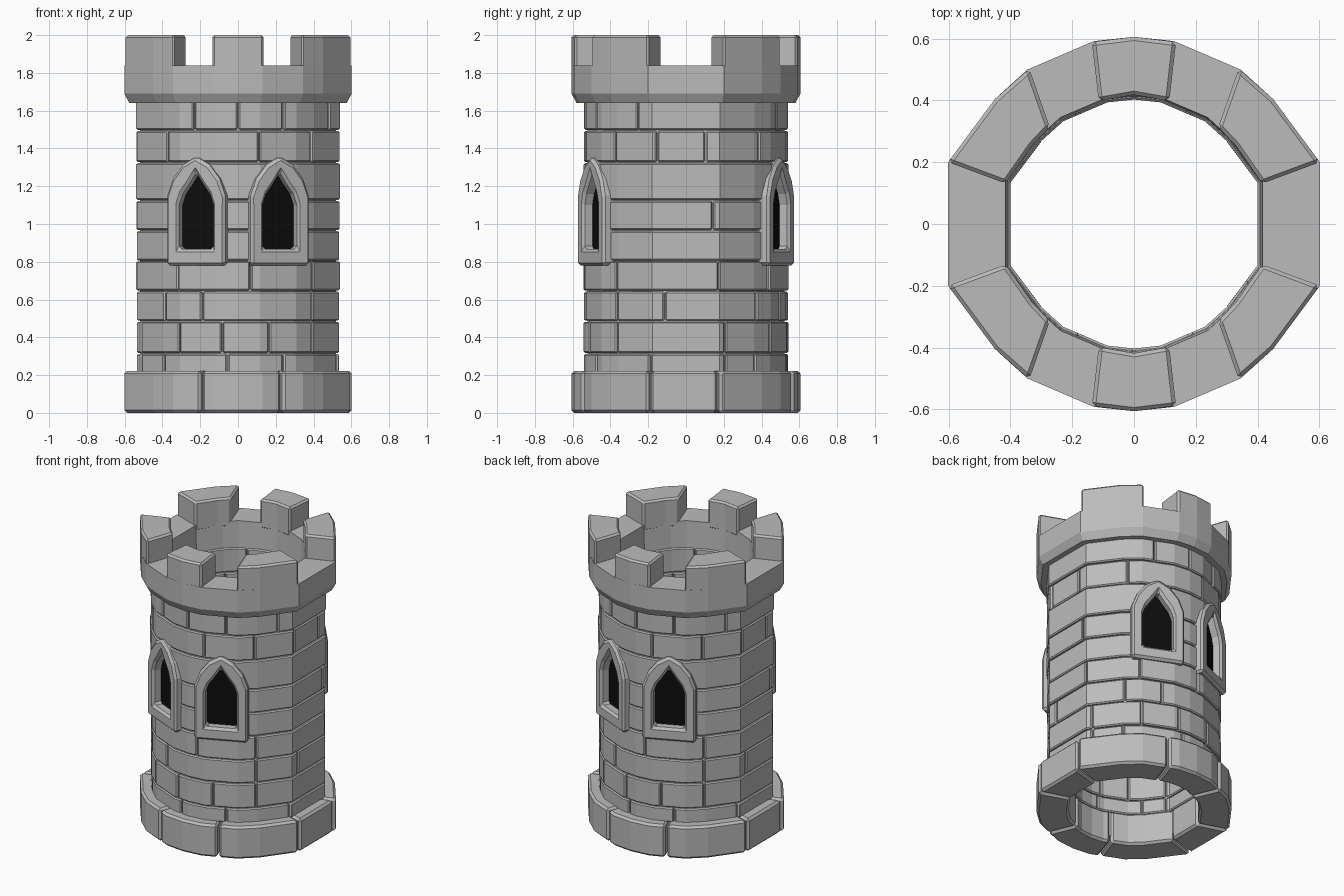
import bpy, bmesh, random
from math import sin, cos, radians, degrees, atan2

if "Cube" in bpy.data.objects:
    bpy.data.objects.remove(bpy.data.objects["Cube"])

random.seed(4)

def material(name, v):
    m = bpy.data.materials.new(name)
    m.diffuse_color = (v, v, v, 1)
    m.use_nodes = True
    m.node_tree.nodes["Principled BSDF"].inputs["Base Color"].default_value = m.diffuse_color
    return m

STONE = material("grey stone", 0.5)
DARK = material("window black", 0.004)

# Tower outline: one quadrant mirrored; angles run from the front (-y) towards +x
QUAD = [(0, .606), (.13, .592), (.345, .5), (.45, .405), (.602, .2)]
PTS = []
for x, y in QUAD:
    PTS += [(x, y), (x, -y), (-x, y), (-x, -y)]
PTS = sorted(set((degrees(atan2(x, -y)) % 360, x, y) for x, y in PTS if (x, y) != (0, 0)))
ANGLES = sorted(set(round(p[0], 4) for p in PTS))

def outline(a, s):
    """Point on the outline at angle a, scaled by s."""
    a %= 360
    dx, dy = sin(radians(a)), -cos(radians(a))
    for i, (pa, x0, y0) in enumerate(PTS):
        pb, x1, y1 = PTS[(i + 1) % len(PTS)]
        if i + 1 == len(PTS):
            pb += 360
        if pa - 1e-6 <= a <= pb + 1e-6 and pb - pa > 1e-3:
            ex, ey = x1 - x0, y1 - y0
            r = (x0 * ey - y0 * ex) / (dx * ey - dy * ex)
            return dx * r * s, dy * r * s
    return dx * .6 * s, dy * .6 * s

def arc_block(bm, a, b, profile, inner=None):
    """Sweep a closed (scale, z) profile from angle a to b; b - a = 360 gives a ring."""
    closed = b - a >= 359.9
    mids = [v + k for k in (-360, 0, 360) for v in ANGLES if a + .8 < v + k < b - .8]
    angs = [a] + sorted(mids) + ([] if closed else [b])
    ia, ib = inner or (a, b)
    secs = []
    for t in angs:
        u = ia + (t - a) / (b - a) * (ib - ia)
        secs.append([bm.verts.new((*outline(u if s < .8 else t, s), z)) for s, z in profile])
    n, m = len(secs), len(profile)
    for i in range(n if closed else n - 1):
        p, q = secs[i], secs[(i + 1) % n]
        for j in range(m):
            k = (j + 1) % m
            bm.faces.new((p[j], p[k], q[k], q[j]))
    if not closed:
        bm.faces.new(secs[0])
        bm.faces.new(secs[-1][::-1])

def box(si, so, z0, z1):
    return [(si, z0), (so, z0), (so, z1), (si, z1)]

def finish(bm, name, mat, bevel=0):
    bmesh.ops.recalc_face_normals(bm, faces=bm.faces[:])
    me = bpy.data.meshes.new(name)
    bm.to_mesh(me)
    bm.free()
    ob = bpy.data.objects.new(name, me)
    bpy.context.collection.objects.link(ob)
    me.materials.append(mat)
    if bevel:
        mod = ob.modifiers.new("worn edges", 'BEVEL')
        mod.width, mod.segments, mod.limit_method = bevel, 1, 'ANGLE'
        mod.angle_limit = radians(40)
    return ob

# Base stones
bm = bmesh.new()
half = [-19, 23, 72, 106, 161]
joints = half[:4] + [v + 180 for v in half[:4]] + [341]
for a, b in zip(joints, joints[1:]):
    arc_block(bm, a + .5, b - .5, box(.67, 1, 0, .222))
finish(bm, "base_stones", STONE, .016)

# Wall bricks: z range and joint angles of half a turn, repeated on the far half
ROWS = [(.215, .312, [-68, -47, -6, 27, 70]),
        (.318, .482, [-68, -35, -9, 18, 47]),
        (.488, .642, [-46, -21, 47, 78]),
        (.648, .802, [-72, -36, 7, 47]),
        (.808, .962, [-24, 24]),
        (.968, 1.122, [-75, -24, 24]),
        (1.128, 1.322, [-24, 24]),
        (1.328, 1.492, [-79, -44, 12, 46, 74]),
        (1.498, 1.66, [-26, 0, 27, 62])]
bm = bmesh.new()
for z0, z1, js in ROWS:
    sizes = [.892 + random.uniform(-.005, .005) for _ in js]
    for turn in (0, 180):
        for a, b, s in zip(js, js[1:] + [js[0] + 180], sizes):
            arc_block(bm, a + turn + .4, b + turn - .4, box(.665, s, z0, z1))
bricks = finish(bm, "wall_bricks", STONE, .013)

# Mortar core between the inner and outer brick faces
bm = bmesh.new()
arc_block(bm, 0, 360, box(.69, .862, .05, 1.7))
core = finish(bm, "mortar_core", STONE)

# Parapet ring with a chamfered lower edge
bm = bmesh.new()
arc_block(bm, 0, 360, [(.68, 1.64), (.955, 1.64), (1, 1.69), (1, 1.84), (.69, 1.84)])
finish(bm, "parapet_ring", STONE)

# Merlons
bm = bmesh.new()
for turn in (0, 180):
    for a, b, inner in ((-13, 13, (-16, 16)), (34, 71.6, (41, 72.5)), (108.4, 146, (107.5, 139))):
        inner = (inner[0] + turn, inner[1] + turn)
        arc_block(bm, a + turn, b + turn, box(.69, 1, 1.80, 2.0), inner)
finish(bm, "merlons", STONE, .012)

# Pointed windows
def arch(w, z0, zs, zm, zt):
    right = [(w, z0), (w, zs), (w * .8, zs + (zm - zs) * .55), (w * .45, zm)]
    return right + [(0, zt)] + [(-u, z) for u, z in reversed(right)]

OUTER = arch(.168, .78, 1.15, 1.315, 1.357)
INNER = arch(.1, .868, 1.1, 1.205, 1.272)

def loop(bm, prof, d, ang):
    """Profile loop at distance d from the axis, facing angle ang."""
    c, s = cos(radians(ang)), sin(radians(ang))
    return [bm.verts.new((d * s + u * c, -d * c + u * s, z)) for u, z in prof]

def bridge(bm, p, q):
    n = len(p)
    for i in range(n):
        bm.faces.new((p[i], p[(i + 1) % n], q[(i + 1) % n], q[i]))

frames, panes, cuts = bmesh.new(), bmesh.new(), bmesh.new()
wide = [(u * 1.15, z + (.012 if z > 1 else -.012)) for u, z in INNER]
for ang in (-24, 24, 156, 204):
    ls = [loop(frames, p, d, ang) for p, d in
          ((OUTER, .47), (OUTER, .557), (INNER, .557), (INNER, .47))]
    for i in range(4):
        bridge(frames, ls[i], ls[(i + 1) % 4])
    panes.faces.new(loop(panes, wide, .497, ang))
    p, q = loop(cuts, wide, .49, ang), loop(cuts, wide, .7, ang)
    bridge(cuts, p, q)
    cuts.faces.new(p)
    cuts.faces.new(q[::-1])
finish(frames, "window_frames", STONE, .015)
pane = finish(panes, "window_panes", DARK)
# make every pane face outwards
for poly in pane.data.polygons:
    if poly.normal.dot(poly.center) < 0:
        poly.flip()

# Cutter that opens the wall behind each frame
cutter = finish(cuts, "window_cutter", STONE)
cutter.hide_render = True
cutter.display_type = 'WIRE'
for ob in (bricks, core):
    mod = ob.modifiers.new("window openings", 'BOOLEAN')
    mod.operation, mod.solver, mod.object = 'DIFFERENCE', 'EXACT', cutter
